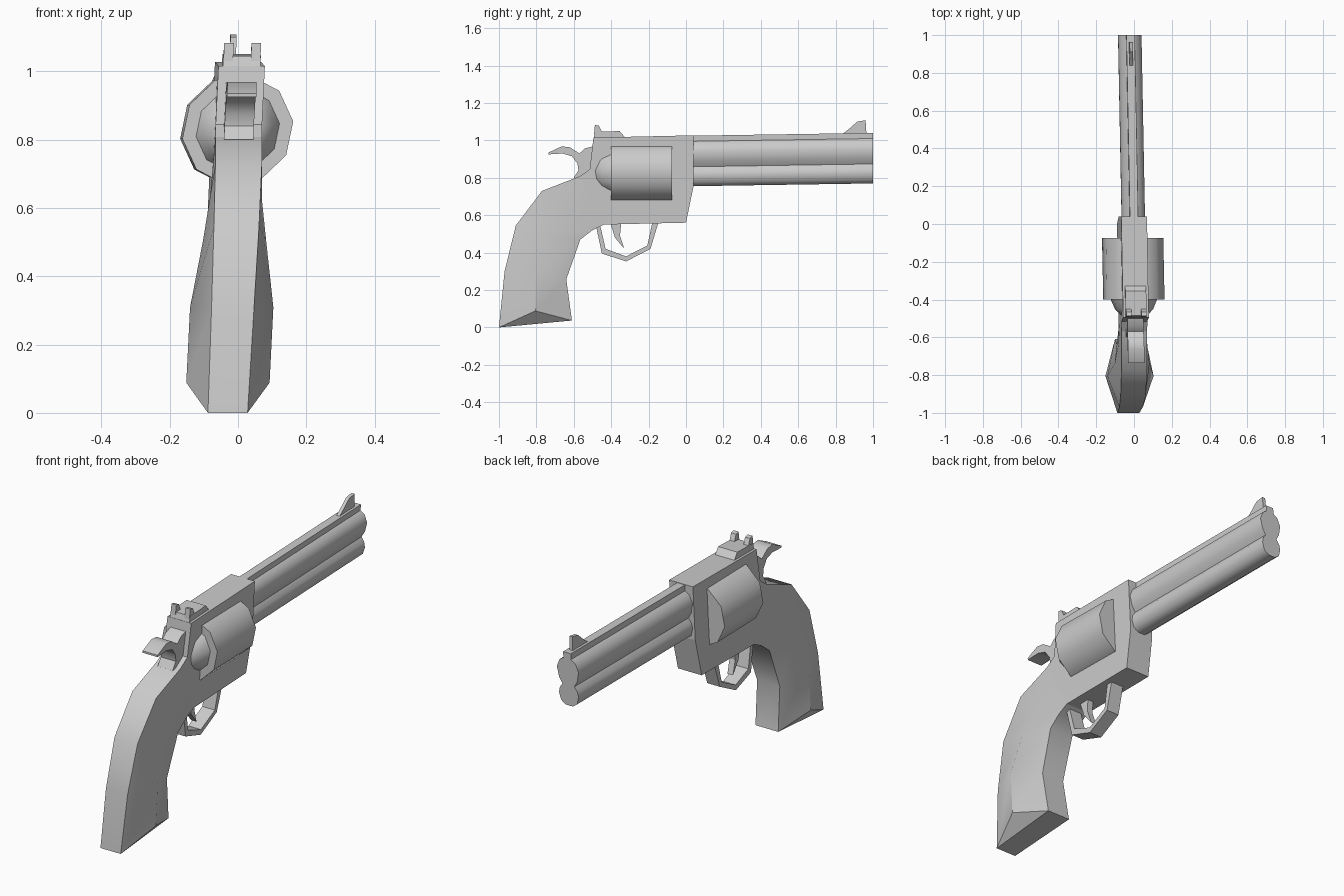
import bpy, bmesh, math
from mathutils import Vector

cube = bpy.data.objects.get("Cube")
if cube:
    bpy.data.objects.remove(cube)

GREY = (0.6, 0.6, 0.6, 1)
steel = bpy.data.materials.new("plain grey")
steel.use_nodes = True
steel.diffuse_color = GREY
steel.node_tree.nodes["Principled BSDF"].inputs["Base Color"].default_value = GREY


def lean(p):
    """The whole piece rolls and yaws very slightly off the centre plane."""
    x, y, z = p
    return Vector((x - 0.05 + 0.05 * z - 0.02 * y, y, z))


def finish(name, bm, angle=None):
    for v in bm.verts:
        v.co = lean(v.co)
    bmesh.ops.recalc_face_normals(bm, faces=bm.faces)
    mesh = bpy.data.meshes.new(name)
    bm.to_mesh(mesh)
    bm.free()
    mesh.materials.append(steel)
    ob = bpy.data.objects.new(name, mesh)
    bpy.context.collection.objects.link(ob)
    if angle:
        bpy.ops.object.select_all(action='DESELECT')
        ob.select_set(True)
        bpy.context.view_layer.objects.active = ob
        bpy.ops.object.shade_smooth_by_angle(angle=math.radians(angle))
    return ob


def bridge(bm, rings):
    for a, b in zip(rings, rings[1:]):
        for i in range(len(a)):
            j = (i + 1) % len(a)
            bm.faces.new((a[i], a[j], b[j], b[i]))


def loft(name, rings, angle=None):
    """Closed skin through rings of points, capped at both ends."""
    bm = bmesh.new()
    rings = [[bm.verts.new(p) for p in r] for r in rings]
    bridge(bm, rings)
    bm.faces.new(rings[0])
    bm.faces.new(rings[-1])
    return finish(name, bm, angle)


def prism(name, outline, half, x=0, angle=None):
    """Side outline (y, z) extruded across x."""
    return loft(name, [[(x + s * half, y, z) for y, z in outline] for s in (-1, 1)], angle)


def lathe(name, stations, z, sides, angle):
    """Round part along y from (y, radius) stations."""
    turns = [math.tau * (i + 0.25) / sides for i in range(sides)]
    loft(name, [[(r * math.cos(t), y, z + r * math.sin(t)) for t in turns]
                for y, r in stations], angle)


# Frame
prism("frame", [(-.495, 1.015), (.04, 1.027), (.04, .754), (0, .56),
                (-.44, .55), (-.57, .807), (-.515, .845)], 0.068)

# Grip: back edge, front edge, half widths at back, bulge and front, bulge lift
grip_stations = [
    ((-1, 0), (-.61, .037), .058, .122, .065, .07),
    ((-.97, .30), (-.64, .257), .062, .122, .065, .03),
    ((-.91, .545), (-.565, .47), .066, .092, .068, 0),
    ((-.77, .73), (-.50, .52), .068, .076, .068, 0),
    ((-.57, .807), (-.44, .55), .068, .068, .068, 0),
]
bm = bmesh.new()
rings = []
for back, front, hb, hm, hf, lift in grip_stations:
    mid = ((back[0] + front[0]) / 2, (back[1] + front[1]) / 2 + lift)
    pts = [(-hb, *back), (hb, *back), (hm, *mid), (hf, *front), (-hf, *front), (-hm, *mid)]
    rings.append([bm.verts.new(p) for p in pts])
bridge(bm, rings)
bl, br, mr, fr, fl, ml = rings[0]
for face in ((bl, br, fr, fl), (br, mr, fr), (fl, ml, bl)):
    bm.faces.new(face)
bm.faces.new(rings[-1])
finish("grip", bm, 35)

# Cylinder and the domed shield behind it
lathe("cylinder", [(-.40, .163), (-.075, .163)], 0.828, 10, 50)
lathe("recoil_shield", [(-.495, .06), (-.45, .102), (-.39, .127)], 0.828, 10, 50)

# Barrel with top rib and lower lug, one mirrored cross-section
half = [(.022, 1.04), (.022, 1.01), (.045, .995), (.062, .955), (.052, .905), (.034, .874),
        (.050, .852), (.056, .825), (.046, .788), (.02, .77)]
section = half + [(-x, z) for x, z in reversed(half)]
loft("barrel", [[(x, y, z - drop) for x, z in section]
                for y, drop in ((.03, .015), (1, 0))], 50)

# Sights
prism("front_sight", [(.83, 1.03), (.87, 1.06), (.915, 1.10), (.96, 1.108), (.965, 1.03)], 0.009)
prism("rear_sight_base", [(-.495, 1.01), (-.485, 1.045), (-.355, 1.05), (-.325, 1.015)], 0.055)
for side, x in (("left", .04), ("right", -.04)):
    prism("rear_sight_post_" + side,
          [(-.492, 1.03), (-.487, 1.083), (-.465, 1.078), (-.45, 1.045)], 0.014, x)

# Hammer with curled spur
prism("hammer", [(-.735, .935), (-.665, .968), (-.62, .963), (-.57, .93), (-.54, .957),
                 (-.48, .973), (-.48, .80), (-.60, .80), (-.575, .84), (-.58, .875),
                 (-.61, .915), (-.66, .93), (-.735, .925)], 0.043, 0, 40)

# Trigger guard and trigger
prism("trigger_guard", [(-.485, .56), (-.45, .395), (-.32, .353), (-.19, .42), (-.145, .57),
                        (-.178, .57), (-.207, .438), (-.32, .38), (-.43, .42), (-.462, .56)], 0.036)
prism("trigger", [(-.405, .56), (-.38, .48), (-.33, .42), (-.353, .49), (-.345, .57)], 0.016)
